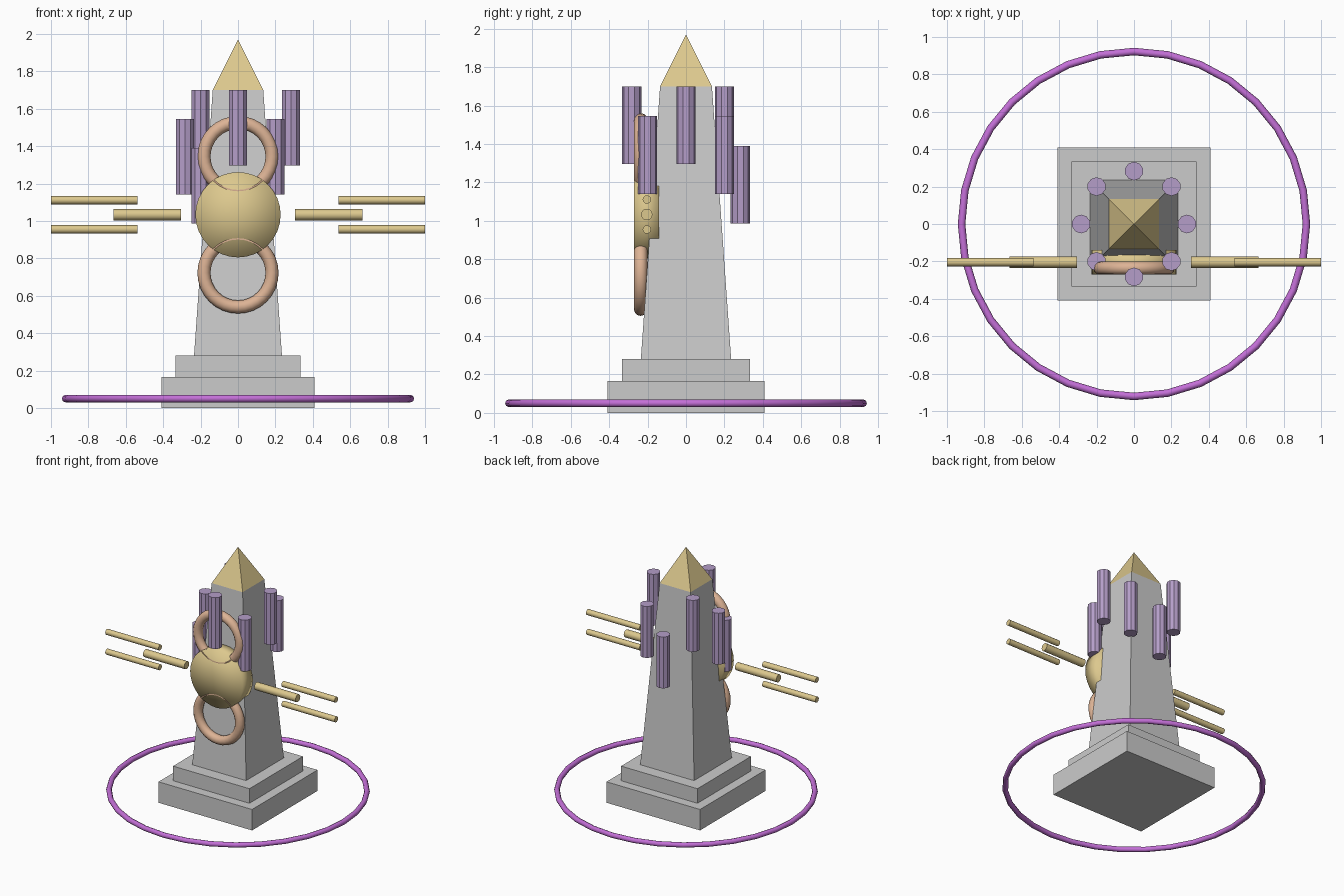
import bpy, math
from math import pi, cos, sin, sqrt

if "Cube" in bpy.data.objects:
    bpy.data.objects.remove(bpy.data.objects["Cube"])


def material(name, rgb):
    m = bpy.data.materials.new(name)
    m.diffuse_color = (*rgb, 1)
    m.use_nodes = True
    m.node_tree.nodes["Principled BSDF"].inputs["Base Color"].default_value = m.diffuse_color
    return m


GOLD = material("gold", (0.72, 0.58, 0.27))
COPPER = material("copper", (0.72, 0.45, 0.30))
LILAC = material("lilac", (0.46, 0.34, 0.58))
VIOLET = material("violet", (0.55, 0.16, 0.68))


def finish(name, mat, smooth=None):
    ob = bpy.context.object
    ob.name = name
    if mat:
        ob.data.materials.append(mat)
    if smooth == "all":
        bpy.ops.object.shade_smooth()
    elif smooth == "angle":
        bpy.ops.object.shade_smooth_by_angle(angle=math.radians(40))
    return ob


def frustum(name, half0, half1, z0, z1, mat=None):
    # square block or taper, given by its half widths
    bpy.ops.mesh.primitive_cone_add(vertices=4, radius1=half0 * sqrt(2), radius2=half1 * sqrt(2),
                                    depth=z1 - z0, location=(0, 0, (z0 + z1) / 2))
    ob = finish(name, mat)
    ob.rotation_euler.z = pi / 4
    bpy.ops.object.transform_apply(location=False, rotation=True, scale=False)


def rod(name, r, length, loc, rot, mat, sides=12, fill='NGON', smooth=None):
    bpy.ops.mesh.primitive_cylinder_add(vertices=sides, radius=r, depth=length, location=loc,
                                        rotation=rot, end_fill_type=fill)
    finish(name, mat, smooth)


def ring(name, major, minor, loc, rot, mat, seg, sides):
    bpy.ops.mesh.primitive_torus_add(major_radius=major, minor_radius=minor, major_segments=seg,
                                     minor_segments=sides, location=loc, rotation=rot)
    finish(name, mat, "all")


# stepped base, tapered shaft, pyramid cap
frustum("base_lower", 0.408, 0.408, 0, 0.165)
frustum("base_upper", 0.333, 0.333, 0.165, 0.28)
frustum("shaft", 0.235, 0.135, 0.28, 1.70)
frustum("cap", 0.135, 0, 1.70, 1.97, GOLD)

# ground ring
ring("ground_ring", 0.922, 0.02, (0, 0, 0.05), (0, 0, 0), VIOLET, 32, 8)

# front disc with a ring above and below
CZ = 1.033
rod("front_disc", 0.228, 0.13, (0, -0.205, CZ), (pi / 2, 0, 0), GOLD, 32, 'TRIFAN', "all")
for label, s in (("upper", 1), ("lower", -1)):
    ring(label + "_front_ring", 0.182, 0.035, (0, -0.236, CZ + s * 0.311), (pi / 2, 0, 0), COPPER, 32, 12)

# floating side bars, mirrored
for label, s in (("right", 1), ("left", -1)):
    rod(label + "_inner_bar", 0.03, 0.36, (s * 0.485, -0.204, CZ), (0, pi / 2, 0), GOLD, 12, smooth="angle")
    for part, dz in (("upper", 0.078), ("lower", -0.078)):
        rod(f"{label}_{part}_bar", 0.022, 0.464, (s * 0.768, -0.204, CZ + dz), (0, pi / 2, 0),
            GOLD, 12, smooth="angle")

# floating rods circling the shaft, stepped over three heights
for i in range(8):
    a = i * pi / 4
    rod(f"floating_rod_{i + 1}", 0.05, 0.405,
        (0.283 * cos(a), 0.283 * sin(a), 1.4975 - 0.155 * (i % 3)), (0, 0, 0), LILAC, 10)
